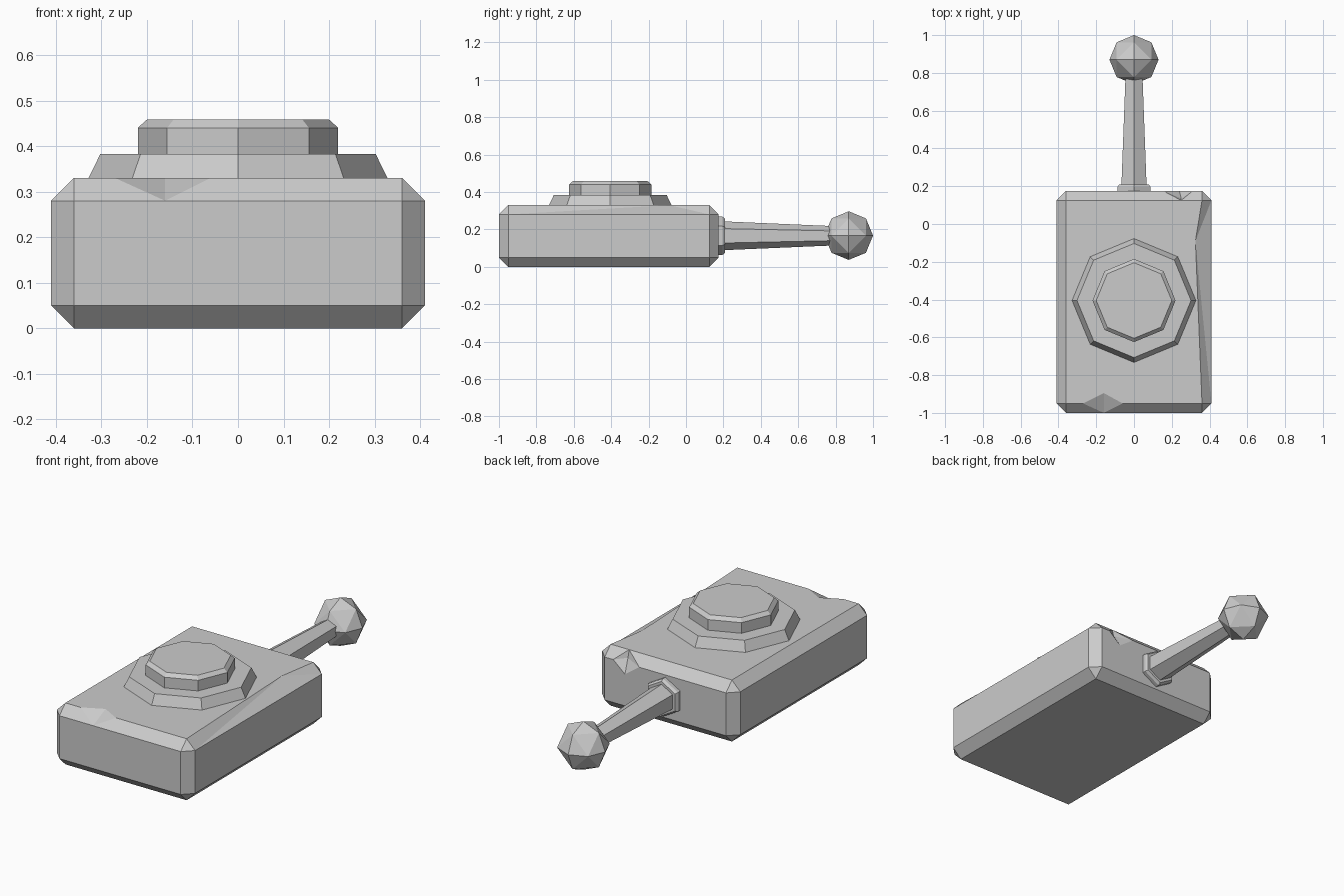
import bpy, bmesh
from math import cos, sin, pi, sqrt
from mathutils import Matrix, Vector

if "Cube" in bpy.data.objects:
    bpy.data.objects.remove(bpy.data.objects["Cube"])


def finish(bm, name):
    bmesh.ops.recalc_face_normals(bm, faces=bm.faces[:])
    mesh = bpy.data.meshes.new(name)
    bm.to_mesh(mesh)
    bm.free()
    ob = bpy.data.objects.new(name, mesh)
    bpy.context.collection.objects.link(ob)
    return ob


def hull(name, points):
    bm = bmesh.new()
    for p in points:
        bm.verts.new(p)
    bmesh.ops.convex_hull(bm, input=bm.verts[:])
    return finish(bm, name)


def lathe(name, profile, sides, matrix):
    """Stack of polygon rings (radius, height) along local z, capped."""
    bm = bmesh.new()
    rings = [[bm.verts.new((r * cos(2 * pi * i / sides), r * sin(2 * pi * i / sides), z))
              for i in range(sides)] for r, z in profile]
    for a, b in zip(rings, rings[1:]):
        for i in range(sides):
            j = (i + 1) % sides
            bm.faces.new((a[i], a[j], b[j], b[i]))
    bm.faces.new(rings[0][::-1])
    bm.faces.new(rings[-1])
    bm.transform(matrix)
    return finish(bm, name)


# Chamfered body block
bm = bmesh.new()
bmesh.ops.create_cube(bm, size=1, matrix=Matrix.Translation((0, -0.4125, 0.165))
                      @ Matrix.Diagonal((0.82, 1.175, 0.33, 1)))
bmesh.ops.bevel(bm, geom=bm.edges[:], offset=0.05, offset_type='OFFSET',
                segments=1, profile=0.5, affect='EDGES')
body = finish(bm, "body")

# Worn dents carved from the top edges
dents = {
    "front_dent": [(-0.27, -0.95, 0.33), (-0.06, -0.95, 0.33), (-0.16, -0.895, 0.33),
                   (-0.16, -1.0, 0.28), (-0.16, -1.04, 0.38)],
    "side_dent": [(0.36, 0.125, 0.33), (0.36, -0.95, 0.33), (0.325, -0.09, 0.33),
                  (0.41, -0.95, 0.28), (0.41, 0.125, 0.28), (0.45, -0.09, 0.38)],
    "back_dent": [(0.155, 0.175, 0.28), (0.31, 0.175, 0.28), (0.25, 0.125, 0.33),
                  (0.25, 0.135, 0.29), (0.24, 0.175, 0.22), (0.24, 0.22, 0.34)],
}
for name, pts in dents.items():
    cutter = hull(name, pts)
    cutter.hide_render = True
    cutter.hide_set(True)
    mod = body.modifiers.new(name, 'BOOLEAN')
    mod.operation = 'DIFFERENCE'
    mod.solver = 'EXACT'
    mod.object = cutter

# Octagonal turret: sloped base ring and chamfered cap
at = Matrix.Translation((0, -0.405, 0))
lathe("turret_base", [(0.328, 0.325), (0.328, 0.33), (0.302, 0.383)], 8, at)
lathe("turret_cap", [(0.22, 0.38), (0.22, 0.44), (0.2, 0.458)], 8, at)

# Hexagonal collar and tapered rod pointing to +y, a corner upward
along_y = (Matrix.Translation((0, 0, 0.166)) @ Matrix.Rotation(-pi / 2, 4, 'X')
           @ Matrix.Rotation(pi / 2, 4, 'Z'))
lathe("rod_collar", [(0.102, 0.165), (0.102, 0.195), (0.092, 0.208)], 6, along_y)
lathe("rod", [(0.077, 0.2), (0.052, 0.78)], 6, along_y)

# Faceted ball: octahedron subdivided once onto a sphere
center, r = Vector((0, 0.87, 0.167)), 0.13
grid = [Vector((x, y, z)) for x in (-1, 0, 1) for y in (-1, 0, 1) for z in (-1, 0, 1)]
hull("rod_ball", [center + d.normalized() * r for d in grid if 0 < d.length < 1.5])
